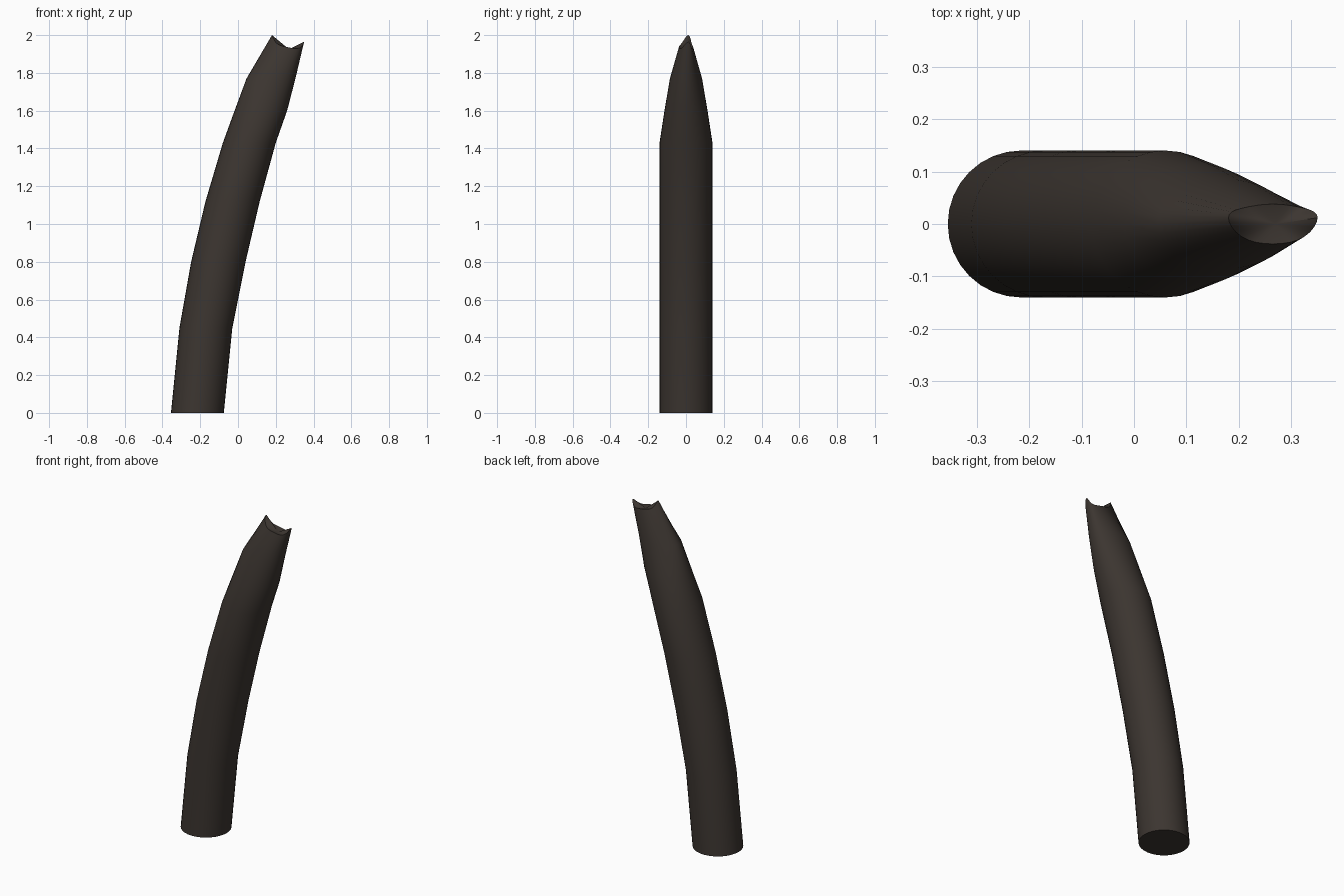
import bpy, bmesh, math

if "Cube" in bpy.data.objects:
    bpy.data.objects.remove(bpy.data.objects["Cube"])

SIDES = 32
# rings: height, left x, right x, half depth
RINGS = [(0.0, -0.355, -0.075, 0.14), (0.45, -0.31, -0.03, 0.14),
         (0.80, -0.248, 0.04, 0.14), (1.12, -0.172, 0.115, 0.14),
         (1.43, -0.08, 0.20, 0.14), (1.60, -0.018, 0.26, 0.114),
         (1.77, 0.045, 0.304, 0.085)]

bm = bmesh.new()


def angles():
    return [2 * math.pi * i / SIDES for i in range(SIDES)]


# curved, flattening body
loops = []
for z, xl, xr, hy in RINGS:
    loops.append([bm.verts.new(((xl + xr) / 2 + (xr - xl) / 2 * math.cos(a),
                                hy * math.sin(a), z)) for a in angles()])

# pinched tip: rim dips between two points
tip = []
for a in angles():
    u = math.cos(a)
    z = 1.9825 - 0.0175 * u - 0.047 * (1 - abs(u) ** 5)
    tip.append(bm.verts.new((0.265 + 0.085 * u,
                             0.038 * math.sin(a) + 0.012 * u ** 4, z)))
loops.append(tip)

for lo, hi in zip(loops, loops[1:]):
    for i in range(SIDES):
        j = (i + 1) % SIDES
        bm.faces.new((lo[i], lo[j], hi[j], hi[i]))

# base and scooped top
bm.faces.new(list(reversed(loops[0])))
floor = bm.verts.new((0.27, 0.0, 1.925))
for i in range(SIDES):
    bm.faces.new((tip[i], tip[(i + 1) % SIDES], floor))

mesh = bpy.data.meshes.new("curved_horn")
bm.normal_update()
bm.to_mesh(mesh)
bm.free()
horn = bpy.data.objects.new("curved_horn", mesh)
bpy.context.collection.objects.link(horn)

# dark brown material
mat = bpy.data.materials.new("dark_brown")
mat.diffuse_color = (0.045, 0.036, 0.03, 1)
mat.use_nodes = True
mat.node_tree.nodes["Principled BSDF"].inputs["Base Color"].default_value = mat.diffuse_color
mesh.materials.append(mat)

bpy.context.view_layer.objects.active = horn
horn.select_set(True)
bpy.ops.object.shade_smooth_by_angle(angle=math.radians(40))
